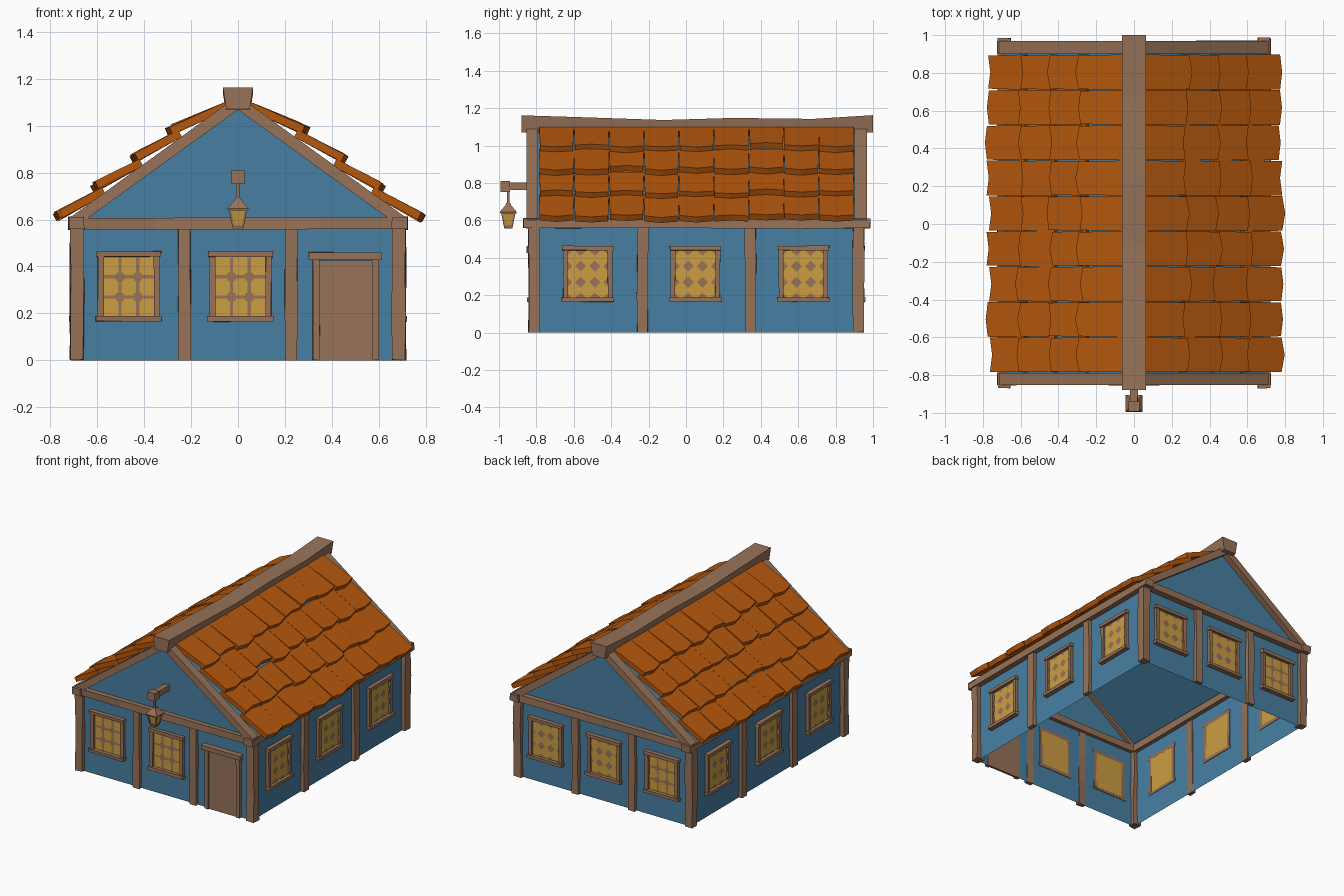
import bpy, bmesh, math, random
from mathutils import Vector

random.seed(7)
if "Cube" in bpy.data.objects:
    bpy.data.objects.remove(bpy.data.objects["Cube"], do_unlink=True)


def material(name, rgb):
    m = bpy.data.materials.new(name)
    m.use_nodes = True
    m.diffuse_color = (*rgb, 1)
    m.node_tree.nodes["Principled BSDF"].inputs["Base Color"].default_value = (*rgb, 1)
    return m


BLUE = material("blue_plaster", (0.064, 0.215, 0.365))
WOOD = material("brown_timber", (0.31, 0.17, 0.098))
TILE = material("orange_tile", (0.46, 0.096, 0.004))
GLASS = material("yellow_glass", (0.6, 0.34, 0.055))


def finish(name, bm, mat, recalc=True):
    if recalc:
        bmesh.ops.recalc_face_normals(bm, faces=bm.faces)
    me = bpy.data.meshes.new(name)
    bm.to_mesh(me)
    bm.free()
    me.materials.append(mat)
    ob = bpy.data.objects.new(name, me)
    bpy.context.collection.objects.link(ob)
    return ob


def jitter(bm, amount):
    for v in bm.verts:
        v.co += Vector([random.uniform(-amount, amount) for _ in range(3)])


def box(name, a, b, mat=WOOD, rough=0.0, cuts=0):
    """Block between two corners, cut along its longest side and roughened."""
    a, b = Vector(a), Vector(b)
    size = Vector([abs(b[i] - a[i]) for i in range(3)])
    axis = max(range(3), key=lambda i: size[i])
    bm = bmesh.new()
    bmesh.ops.create_cube(bm, size=1)
    if cuts:
        along = [e for e in bm.edges
                 if abs(e.verts[0].co[axis] - e.verts[1].co[axis]) > 0.5]
        bmesh.ops.subdivide_edges(bm, edges=along, cuts=cuts, use_grid_fill=True)
    for v in bm.verts:
        v.co = (a + b) / 2 + v.co * size
    jitter(bm, rough)
    for v in bm.verts:
        v.co.z = max(v.co.z, 0)
    return finish(name, bm, mat)


def loft(name, rings, mat=WOOD):
    """Closed solid through a list of matching rings."""
    bm = bmesh.new()
    rows = [[bm.verts.new(p) for p in ring] for ring in rings]
    n = len(rows[0])
    for r, s in zip(rows, rows[1:]):
        for i in range(n):
            bm.faces.new((r[i], r[(i + 1) % n], s[(i + 1) % n], s[i]))
    bm.faces.new(rows[0])
    bm.faces.new(rows[-1])
    return finish(name, bm, mat)


# Walls and roof deck: open-bottomed gabled shell
WX, FRONT, BACK = 0.685, -0.815, 0.925
EAVE, APEX = 0.605, 1.08
profile = [(-WX, 0), (WX, 0), (WX, EAVE), (0, APEX), (-WX, EAVE)]
house = loft("walls", [[(x, y, z) for x, z in profile] for y in (FRONT, BACK)], BLUE)
bm = bmesh.new()
bm.from_mesh(house.data)
bmesh.ops.delete(bm, geom=[f for f in bm.faces if f.normal.z < -0.9], context="FACES")
bm.to_mesh(house.data)
bm.free()

# Wall frames: u runs along the wall, d points outward
WALLS = {
    "front": lambda u, z, d: Vector((u, FRONT - d, z)),
    "back": lambda u, z, d: Vector((u, BACK + d, z)),
    "left": lambda u, z, d: Vector((WX + d, u, z)),
    "right": lambda u, z, d: Vector((-WX - d, u, z)),
}


def on_wall(name, wall, u0, u1, z0, z1, depth, mat=WOOD, rough=0.0, cuts=0):
    at = WALLS[wall]
    return box(f"{wall}_{name}", at(u0, z0, -0.004), at(u1, z1, depth), mat, rough, cuts)


def lattice(wall, u, z, barred):
    """Thin plate of dots at the pane joints; barred ones add glazing bars."""
    at = WALLS[wall]
    out = at(0, 0, 1) - at(0, 0, 0)
    bm = bmesh.new()

    def plate(points, d):
        f = bm.faces.new([bm.verts.new(at(p, q, d)) for p, q in points])
        f.normal_update()
        if f.normal.dot(out) < 0:
            f.normal_flip()

    pw, ph, hw, hh = 0.076, 0.086, 0.112, 0.126
    for i in range(-3, 4, 2):
        for j in range(-3, 4, 2):
            inner = abs(i) < 3 and abs(j) < 3
            if barred and not inner:
                continue
            n = 8 if barred else 4
            r = 0.022 if barred else 0.03
            ring = []
            for k in range(n):
                t = math.tau * k / n
                p = max(-hw, min(hw, i * pw / 2 + r * math.cos(t)))
                q = max(-hh, min(hh, j * ph / 2 + r * math.sin(t)))
                ring.append((u + p, z + q))
            plate(ring, 0.011)
    if barred:
        w = 0.007
        for s in (-1, 1):
            c, e = u + s * pw / 2, z + s * ph / 2
            plate([(c - w, z - hh), (c + w, z - hh), (c + w, z + hh), (c - w, z + hh)], 0.009)
            plate([(u - hw, e - w), (u + hw, e - w), (u + hw, e + w), (u - hw, e + w)], 0.010)
    finish(f"{wall}_window_lattice", bm, WOOD, recalc=False)


def window(wall, u, barred=False):
    z = 0.313
    on_wall("window_glass", wall, u - 0.115, u + 0.115, z - 0.13, z + 0.13, 0.006, GLASS)
    lattice(wall, u, z, barred)
    for s in (-1, 1):
        on_wall("window_jamb", wall, u + s * 0.107, u + s * 0.132, z - 0.13, z + 0.13, 0.022, rough=0.002)
    on_wall("window_sill", wall, u - 0.14, u + 0.14, 0.166, 0.188, 0.034, rough=0.002)
    on_wall("window_lintel", wall, u - 0.137, u + 0.137, 0.44, 0.464, 0.03, rough=0.002)


for u in (-0.465, 0.01):
    window("front", u, True)
for u in (-0.465, 0, 0.465):
    window("back", u, u < 0)
for wall in ("left", "right"):
    for u in (-0.525, 0.05, 0.628):
        window(wall, u)

# Door
on_wall("door", "front", 0.345, 0.575, 0, 0.425, 0.012)
for u in (0.318, 0.57):
    on_wall("door_jamb", "front", u, u + 0.03, 0, 0.43, 0.024, rough=0.002)
on_wall("door_lintel", "front", 0.302, 0.612, 0.428, 0.46, 0.036, rough=0.002)

# Posts
for wall in ("front", "back"):
    for u in (-0.228, 0.225):
        on_wall("post", wall, u - 0.026, u + 0.026, 0, 0.57, 0.026, rough=0.003, cuts=2)
for wall in ("left", "right"):
    for u in (-0.232, 0.345):
        on_wall("post", wall, u - 0.029, u + 0.029, 0, 0.57, 0.026, rough=0.003, cuts=2)
for x in (-0.686, 0.686):
    for y in (-0.812, 0.922):
        box("corner_post", (x - 0.029, y - 0.029, 0), (x + 0.029, y + 0.029, 0.58),
            rough=0.004, cuts=2)

# Eave beams and cross beams
for s in (-1, 1):
    box("eave_beam", (s * 0.655, -0.87, 0.558), (s * 0.722, 0.985, 0.61), rough=0.003, cuts=4)
for y0, y1 in ((-0.852, -0.79), (0.9, 0.968)):
    box("cross_beam", (-0.715, y0, 0.558), (0.715, y1, 0.608), rough=0.003, cuts=3)
    # Gable rafters
    for s in (-1, 1):
        slope = [(0.725, 0.602), (0.645, 0.602), (0, 1.068), (0, 1.128)]
        loft("rafter", [[(s * x, y, z) for x, z in slope] for y in (y0, y1)])

# Sagging ridge beam
ridge = [(-0.88, 1.162), (-0.5, 1.15), (-0.12, 1.137), (0.25, 1.148), (0.68, 1.143), (1.0, 1.163)]
loft("ridge_beam", [[(-0.05, y, top - 0.092), (0.05, y, top - 0.092),
                     (0.064, y, top), (-0.064, y, top)] for y, top in ridge])

# Roof tiles: four overlapping rows of nine on each slope
START, PITCH = -0.785, 0.187
rows = [((0.775, 0.632), (0.58, 0.738)), ((0.61, 0.758), (0.42, 0.858)),
        ((0.445, 0.88), (0.255, 0.982)), ((0.285, 1.0), (0.045, 1.105))]


def tile(side, low, high, y0, y1):
    low, high = Vector((low[0], 0, low[1])), Vector((high[0], 0, high[1]))
    run = (low - high).normalized()
    thick = Vector((-run.z, 0, run.x)) * 0.034
    lift = Vector((0, 0, random.uniform(-0.006, 0.006)))
    reach = random.uniform(-0.016, 0.012)
    bulge = random.choice((-0.013, 0.012, 0.018))
    tuck = random.uniform(0, 0.006)
    rings = []
    for y, extra, inset in ((y0, 0, tuck), ((y0 + y1) / 2, bulge, 0), (y1, 0, -tuck)):
        end = low + run * (reach + extra) + lift
        pts = [high, end, end - thick, high - thick]
        offset = (0, inset, inset, 0)
        rings.append([(side * p.x, y + o, p.z) for p, o in zip(pts, offset)])
    loft("roof_tile", rings, TILE)


for side in (-1, 1):
    for low, high in rows:
        for c in range(9):
            y = START + c * PITCH
            tile(side, low, high, y, y + PITCH - 0.001)

# Lantern bracket
box("lantern_bracket", (-0.02, -0.985, 0.762), (0.02, FRONT, 0.802), rough=0.002)
box("bracket_end", (-0.028, -0.992, 0.752), (0.028, -0.94, 0.81))
LY = -0.95
box("lantern_hanger", (-0.006, LY - 0.006, 0.68), (0.006, LY + 0.006, 0.76))


def lantern_part(name, levels, mat):
    loft(name, [[(a * h, LY + b * h, z) for a, b in ((-1, -1), (1, -1), (1, 1), (-1, 1))]
                for z, h in levels], mat)


# Lantern: tapered glass, cap, base and corner bars
lantern_part("lantern_glass", [(0.572, 0.02), (0.645, 0.034)], GLASS)
lantern_part("lantern_cap", [(0.638, 0.043), (0.646, 0.045), (0.682, 0.015), (0.692, 0.012)], WOOD)
lantern_part("lantern_base", [(0.558, 0.021), (0.574, 0.025)], WOOD)
for a in (-1, 1):
    for b in (-1, 1):
        bar = []
        for z, h in ((0.572, 0.021), (0.645, 0.035)):
            bar.append([(a * h + p * 0.004, LY + b * h + q * 0.004, z)
                        for p, q in ((-1, -1), (1, -1), (1, 1), (-1, 1))])
        loft("lantern_bar", bar)
